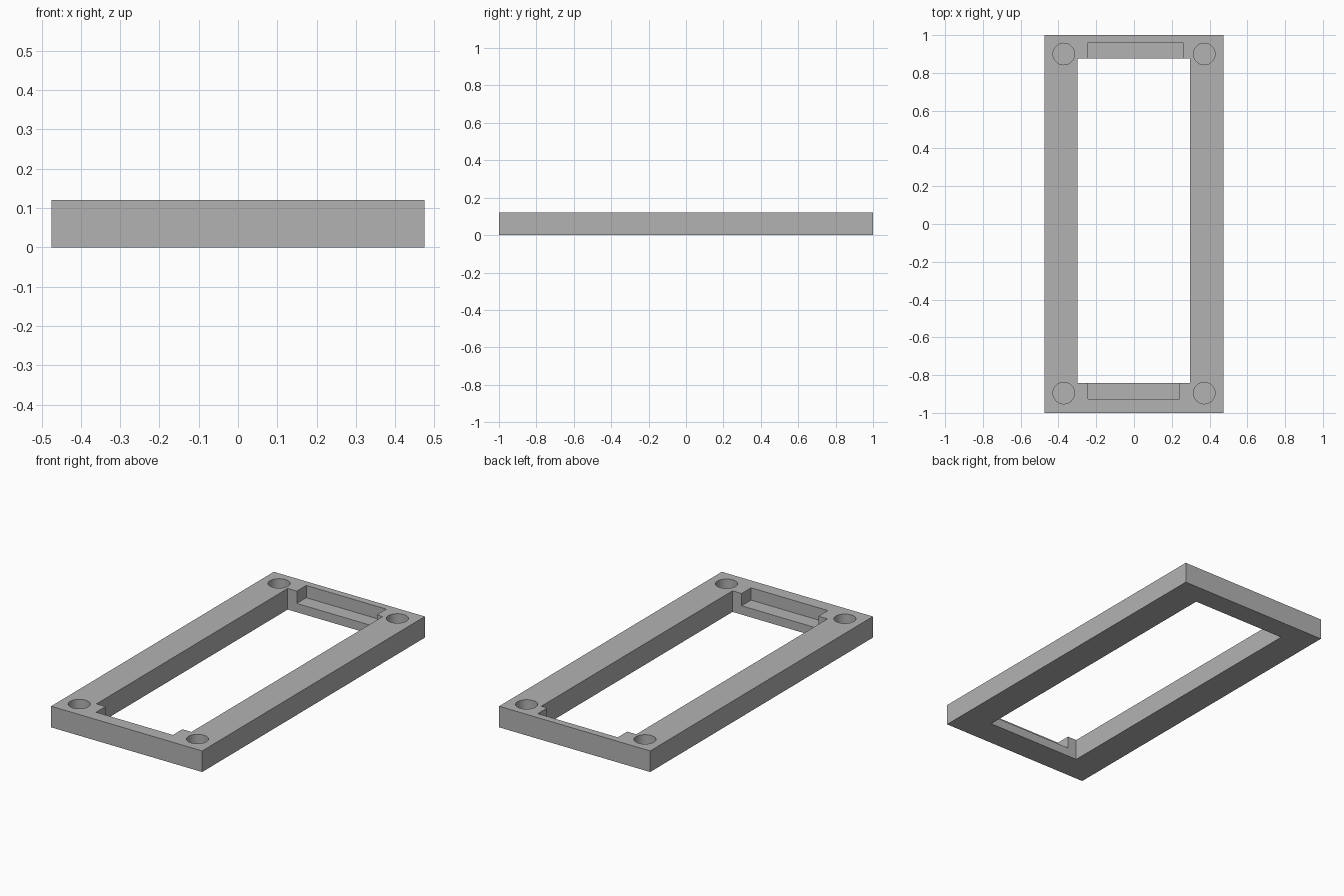
import bpy

cube = bpy.data.objects.get("Cube")
if cube:
    bpy.data.objects.remove(cube, do_unlink=True)

HEIGHT = 0.12
LEDGE = 0.05      # floor height of the end recesses
HOLE_FLOOR = 0.04  # floor height of the corner holes

grey = bpy.data.materials.new("plain grey")
grey.use_nodes = True
colour = (0.45, 0.45, 0.45, 1)
grey.diffuse_color = colour
grey.node_tree.nodes["Principled BSDF"].inputs["Base Color"].default_value = colour


def box(name, x0, x1, y0, y1, z0, z1):
    bpy.ops.mesh.primitive_cube_add(
        size=1, location=((x0 + x1) / 2, (y0 + y1) / 2, (z0 + z1) / 2))
    obj = bpy.context.object
    obj.name = name
    obj.scale = (x1 - x0, y1 - y0, z1 - z0)
    bpy.ops.object.transform_apply(location=True, rotation=False, scale=True)
    return obj


def cut(target, cutter):
    mod = target.modifiers.new("cut", 'BOOLEAN')
    mod.operation = 'DIFFERENCE'
    mod.solver = 'EXACT'
    mod.object = cutter
    bpy.context.view_layer.objects.active = target
    bpy.ops.object.modifier_apply(modifier=mod.name)
    bpy.data.objects.remove(cutter, do_unlink=True)


# Rectangular frame with an open middle
frame = box("frame", -0.475, 0.475, -1, 1, 0, HEIGHT)
frame.data.materials.append(grey)
cut(frame, box("opening_cutter", -0.30, 0.297, -0.842, 0.875, -0.1, 0.3))

# Stepped recesses in the two short sides
cut(frame, box("back_recess_cutter", -0.243, 0.26, 0.8, 0.96, LEDGE, 0.3))
cut(frame, box("front_recess_cutter", -0.243, 0.24, -0.927, -0.8, LEDGE, 0.3))

# Blind round holes in the corners
for x in (-0.372, 0.372):
    for y in (-0.895, 0.9):
        bpy.ops.mesh.primitive_cylinder_add(
            vertices=48, radius=0.057, depth=0.2, location=(x, y, HOLE_FLOOR + 0.1))
        cut(frame, bpy.context.object)

# Smooth hole walls, sharp edges elsewhere
bpy.ops.object.select_all(action='DESELECT')
frame.select_set(True)
bpy.context.view_layer.objects.active = frame
bpy.ops.object.shade_smooth_by_angle()
